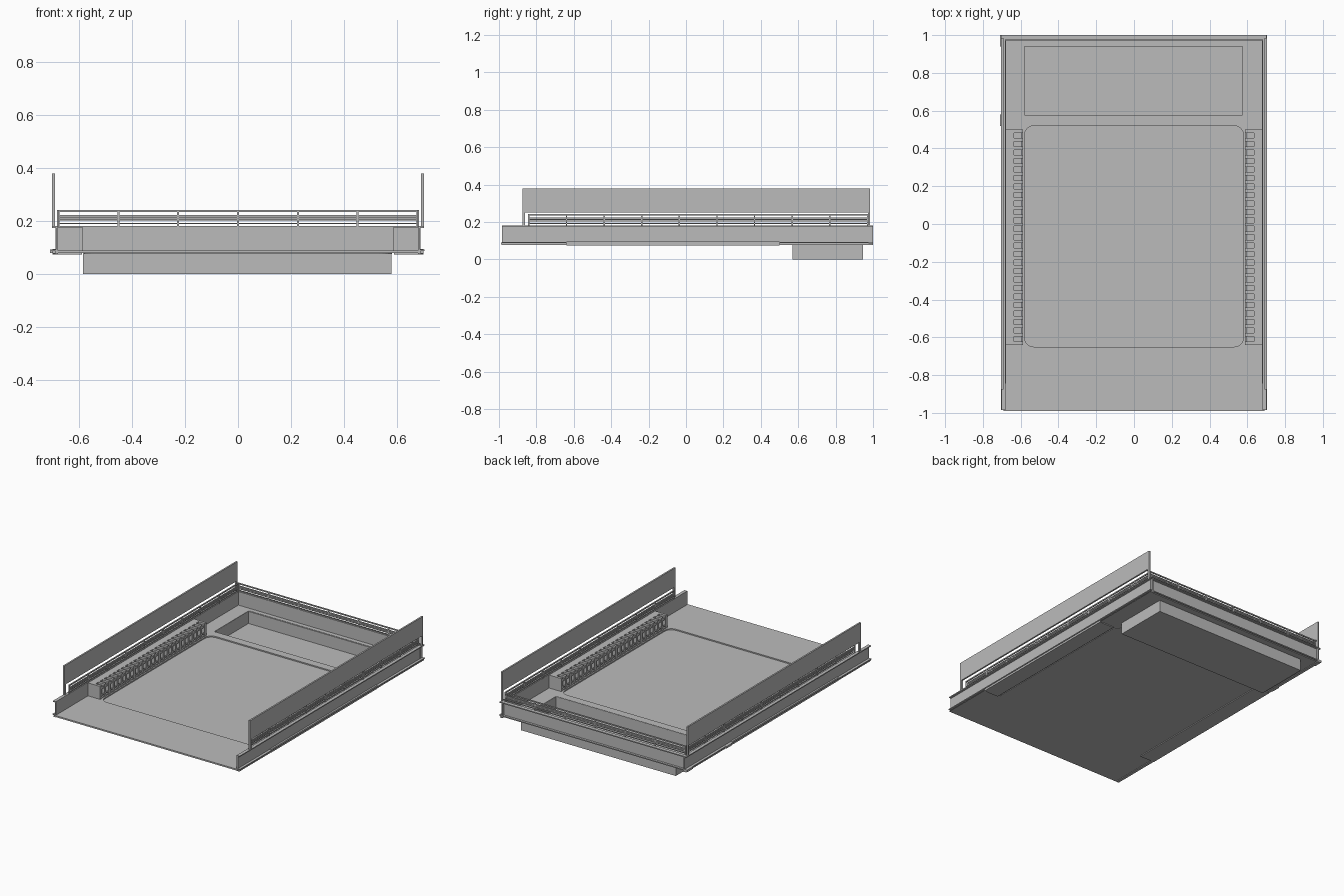
import bpy, bmesh, math
from mathutils import Vector

if bpy.data.objects.get("Cube"):
    bpy.data.objects.remove(bpy.data.objects["Cube"], do_unlink=True)

grey = bpy.data.materials.new("concrete grey")
grey.use_nodes = True
COLOUR = (0.5, 0.5, 0.5, 1)
grey.diffuse_color = COLOUR
grey.node_tree.nodes["Principled BSDF"].inputs["Base Color"].default_value = COLOUR


def finish(name, bm):
    bmesh.ops.recalc_face_normals(bm, faces=bm.faces)
    mesh = bpy.data.meshes.new(name)
    bm.to_mesh(mesh)
    bm.free()
    mesh.materials.append(grey)
    ob = bpy.data.objects.new(name, mesh)
    bpy.context.collection.objects.link(ob)
    return ob


def add_box(bm, x, y, z):
    """Box from three (low, high) ranges."""
    verts = bmesh.ops.create_cube(bm, size=1)["verts"]
    for v in verts:
        v.co = Vector([(r[0] + r[1]) / 2 + c * (r[1] - r[0])
                       for r, c in zip((x, y, z), v.co)])


def boxes(name, ranges):
    bm = bmesh.new()
    for r in ranges:
        add_box(bm, *r)
    return finish(name, bm)


def mirrored(side, low, high):
    return tuple(sorted((side * low, side * high)))


def rounded_prism(name, half_x, y0, y1, z0, z1, radius):
    """Upright prism with rounded plan corners."""
    bm = bmesh.new()
    pts = []
    corners = [(half_x, y1), (-half_x, y1), (-half_x, y0), (half_x, y0)]
    for i, (cx, cy) in enumerate(corners):
        ox = cx - math.copysign(radius, cx)
        oy = cy - radius if cy == y1 else cy + radius
        for k in range(7):
            a = math.pi / 2 * (i + k / 6)
            pts.append((ox + radius * math.cos(a), oy + radius * math.sin(a), z0))
    face = bm.faces.new([bm.verts.new(p) for p in pts])
    top = bmesh.ops.extrude_face_region(bm, geom=[face])["geom"]
    bmesh.ops.translate(bm, vec=(0, 0, z1 - z0),
                        verts=[g for g in top if isinstance(g, bmesh.types.BMVert)])
    return finish(name, bm)


# Deck slab with a shallow court opening and a pit opening
deck = boxes("deck", [((-0.69, 0.69), (-0.99, 0.99), (0.08, 0.09))])
court_cutter = rounded_prism("court_cutter", 0.58, -0.65, 0.52, 0.05, 0.12, 0.05)
pit_cutter = boxes("pit_cutter", [((-0.58, 0.575), (0.575, 0.945), (0.05, 0.12))])
for cutter in (court_cutter, pit_cutter):
    cutter.hide_render = True
    cutter.hide_set(True)
    cut = deck.modifiers.new("opening", "BOOLEAN")
    cut.operation = "DIFFERENCE"
    cut.solver = "EXACT"
    cut.object = cutter

# Sunken court floor
rounded_prism("court_floor", 0.582, -0.652, 0.522, 0.076, 0.082, 0.05)

# Open pit hanging below the rear deck
boxes("pit", [
    ((-0.585, 0.58), (0.57, 0.945), (0, 0.006)),
    ((-0.585, -0.579), (0.57, 0.945), (0.006, 0.088)),
    ((0.574, 0.58), (0.57, 0.945), (0.006, 0.088)),
    ((-0.579, 0.574), (0.57, 0.576), (0.006, 0.088)),
    ((-0.579, 0.574), (0.939, 0.945), (0.006, 0.088))])

# Rear channel wall
boxes("rear_wall", [
    ((-0.69, 0.69), (0.975, 0.985), (0.08, 0.18)),
    ((-0.7, 0.7), (0.975, 1.0), (0.175, 0.182)),
    ((-0.7, 0.7), (0.975, 1.0), (0.085, 0.092))])


def railing(name, start, end, count):
    """Posts and level bars between two points in plan."""
    a, b = Vector(start), Vector(end)
    bm = bmesh.new()
    t = 0.0035
    for i in range(count + 1):
        p = a.lerp(b, i / count)
        add_box(bm, (p.x - t, p.x + t), (p.y - t, p.y + t), (0.18, 0.238))
    x, y = sorted((a.x, b.x)), sorted((a.y, b.y))
    for z, h in ((0.192, 0.002), (0.205, 0.003), (0.213, 0.003),
                 (0.221, 0.003), (0.238, 0.004)):
        add_box(bm, (x[0] - t, x[1] + t), (y[0] - t, y[1] + t), (z - h, z + h))
    return finish(name, bm)


railing("rear_railing", (-0.678, 0.975), (0.678, 0.975), 6)

for side, label in ((1, "left"), (-1, "right")):
    def mx(low, high):
        return mirrored(side, low, high)

    # Channel-section side wall
    length = (-0.985, 1.0)
    boxes(label + "_wall", [
        (mx(0.68, 0.688), length, (0.076, 0.18)),
        (mx(0.68, 0.702), length, (0.175, 0.182)),
        (mx(0.68, 0.705), length, (0.087, 0.093)),
        (mx(0.68, 0.7), length, (0.076, 0.08))])

    railing(label + "_railing", (side * 0.68, -0.84), (side * 0.68, 0.97), 9)

    # Tall screen carried on end posts
    screen = mx(0.692, 0.703)
    boxes(label + "_screen", [
        (screen, (-0.875, 0.985), (0.25, 0.38)),
        (screen, (-0.875, -0.86), (0.18, 0.25)),
        (screen, (0.972, 0.985), (0.18, 0.25))])

    # Long side bench: base, back, top and front kerb
    span = (-0.64, 0.5)
    boxes(label + "_bench", [
        (mx(0.59, 0.7), span, (0.074, 0.096)),
        (mx(0.635, 0.68), span, (0.096, 0.178)),
        (mx(0.592, 0.68), span, (0.15, 0.165)),
        (mx(0.588, 0.596), span, (0.108, 0.115))])

    # Row of upright fins along the bench front
    fins = 26
    pitch = (span[1] - span[0] - 0.018) / (fins - 1)
    boxes(label + "_bench_fins", [
        (mx(0.588, 0.636), (span[0] + i * pitch, span[0] + i * pitch + 0.018),
         (0.09, 0.178)) for i in range(fins)])

# Small outer brackets on the right wall
boxes("right_brackets", [
    ((-0.71, -0.69), (y, y + 0.06), (0.08, 0.094)) for y in (0.52, 0.94)])
